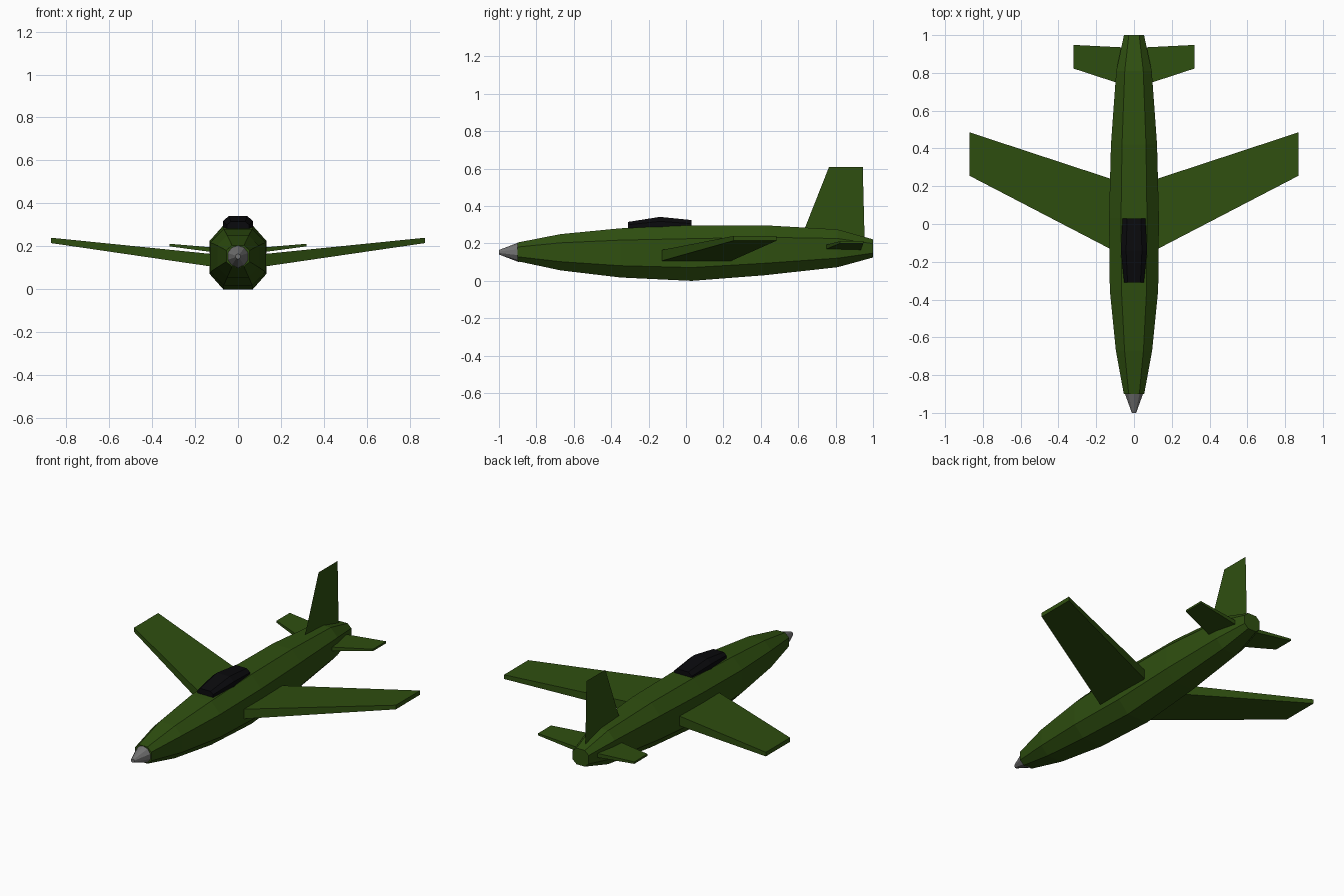
import bpy, bmesh, math

if "Cube" in bpy.data.objects:
    bpy.data.objects.remove(bpy.data.objects["Cube"])


def material(name, rgb):
    m = bpy.data.materials.new(name)
    m.diffuse_color = (*rgb, 1)
    m.use_nodes = True
    m.node_tree.nodes["Principled BSDF"].inputs["Base Color"].default_value = m.diffuse_color
    return m


GREEN = material("olive green", (0.028, 0.078, 0.005))
BLACK = material("canopy black", (0.003, 0.003, 0.004))
GREY = material("nose grey", (0.17, 0.17, 0.17))


def loft(name, rings, mat, closed=True):
    """Skin a row of equal-length rings and cap both ends."""
    bm = bmesh.new()
    rows = [[bm.verts.new(p) for p in r] for r in rings]
    n = len(rows[0])
    for a, b in zip(rows, rows[1:]):
        for i in range(n):
            j = (i + 1) % n
            bm.faces.new((a[i], a[j], b[j], b[i]))
    bm.faces.new(rows[0])
    bm.faces.new(rows[-1])
    bmesh.ops.recalc_face_normals(bm, faces=bm.faces)
    return finish(name, bm, mat)


def finish(name, bm, mat):
    me = bpy.data.meshes.new(name)
    bm.to_mesh(me)
    bm.free()
    me.materials.append(mat)
    ob = bpy.data.objects.new(name, me)
    bpy.context.collection.objects.link(ob)
    return ob


def octagon(y, w, z0, z1, k=0.52):
    """Octagonal cross-section with flat top, bottom and sides."""
    c, h = (z0 + z1) / 2, (z1 - z0) / 2
    shape = [(k, 1), (1, k), (1, -k), (k, -1), (-k, -1), (-1, -k), (-1, k), (-k, 1)]
    return [(w * u, y, c + h * v) for u, v in shape]


# fuselage: y, half width, bottom, top
stations = [(-0.90, 0.054, 0.105, 0.205), (-0.67, 0.096, 0.056, 0.250),
            (-0.35, 0.128, 0.018, 0.281), (0.03, 0.132, 0.000, 0.297),
            (0.42, 0.122, 0.030, 0.297), (0.81, 0.094, 0.073, 0.275),
            (1.00, 0.053, 0.125, 0.222)]
loft("fuselage", [octagon(*s) for s in stations], GREEN)

# nose cone
SIDES = 10
loft("nose_cone", [[(r * math.sin(2 * math.pi * i / SIDES), y,
                     0.153 + r * math.cos(2 * math.pi * i / SIDES)) for i in range(SIDES)]
                   for y, r in ((-0.89, 0.054), (-1.0, 0.012))], GREY)

# canopy: y, half width, top half width, shoulder height, top height
canopy = [(-0.31, 0.052, 0.034, 0.300, 0.315), (-0.14, 0.070, 0.042, 0.318, 0.342),
          (0.03, 0.060, 0.036, 0.306, 0.325)]
loft("canopy", [[(-w, y, 0.27), (-w, y, s), (-t, y, h), (t, y, h), (w, y, s), (w, y, 0.27)]
                for y, w, t, s, h in canopy], BLACK)


def surface_pair(name, root, tip):
    """Tapered flat-edged wing, mirrored; each end is x, front, back, bottom, top."""
    for side, sx in (("right", 1), ("left", -1)):
        loft(f"{side}_{name}", [[(sx * x, a, lo), (sx * x, b, lo), (sx * x, b, hi), (sx * x, a, hi)]
                                for x, a, b, lo, hi in (root, tip)], GREEN)


surface_pair("wing", (0.11, -0.14, 0.235, 0.104, 0.163), (0.87, 0.255, 0.485, 0.215, 0.24))
surface_pair("tailplane", (0.06, 0.738, 0.935, 0.165, 0.190), (0.32, 0.823, 0.948, 0.200, 0.212))

# tail fin: a paper-thin sheet
bm = bmesh.new()
bm.faces.new([bm.verts.new((0, y, z)) for y, z in
              ((0.623, 0.25), (0.955, 0.22), (0.945, 0.61), (0.765, 0.61))])
finish("tail_fin", bm, GREEN)
